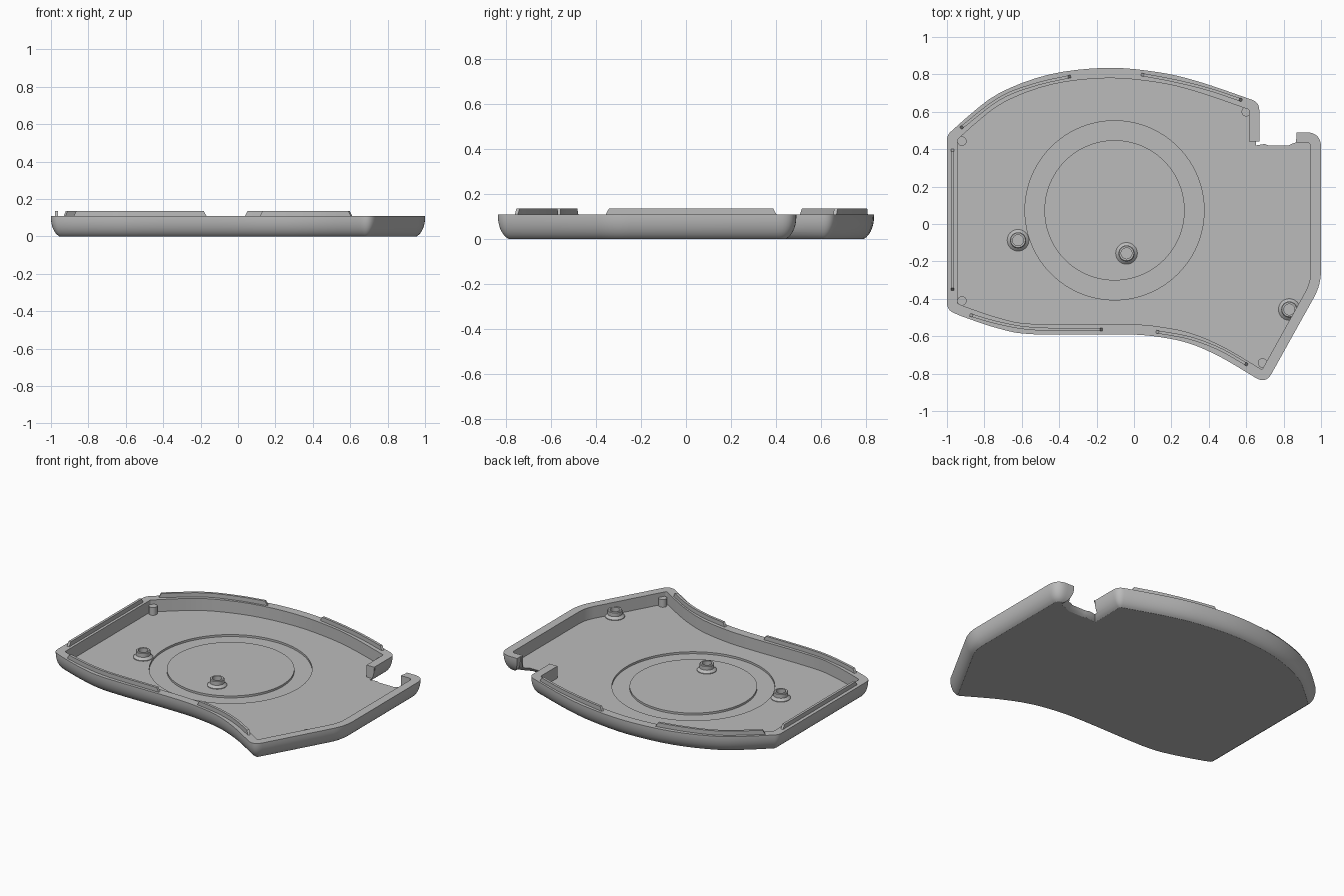
import bpy, bmesh, math
from mathutils import Vector

if "Cube" in bpy.data.objects:
    bpy.data.objects.remove(bpy.data.objects["Cube"])

RIM, FLOOR, GROOVE, RIDGE = 0.108, 0.03, 0.017, 0.135
WALL = 0.055

grey = bpy.data.materials.new("plain_grey")
grey.use_nodes = True
grey.diffuse_color = (0.5, 0.5, 0.5, 1)
grey.node_tree.nodes["Principled BSDF"].inputs["Base Color"].default_value = (0.5, 0.5, 0.5, 1)

# Clockwise wall path: (x, y, corner radius); radius 0 means a smooth curve point
WALL_PATH = [
    (.87, .49, 0), (1, .49, .08), (1, -.325, .3), (.705, -.855, .06),
    (.63, -.81, 0), (.46, -.71, 0), (.30, -.64, 0), (.14, -.605, 0), (-.05, -.59, 0),
    (-.53, -.59, 0), (-.72, -.56, 0), (-.93, -.49, 0), (-1, -.46, .06),
    (-1, .475, .06), (-.9, .565, 0), (-.72, .70, 0), (-.45, .80, 0), (-.14, .835, 0),
    (.14, .81, 0), (.35, .76, 0), (.6, .675, 0), (.67, .65, .06), (.67, .44, 0)]
NOTCH = [(.70, .445, 0), (.725, .435, 0), (.82, .435, 0), (.84, .445, 0), (.87, .455, 0)]


def catmull(a, b, c, d, t):
    return 0.5 * (2 * b + (c - a) * t + (2 * a - 5 * b + 4 * c - d) * t * t
                  + (3 * b - a - 3 * c + d) * t ** 3)


def smooth_path(path, steps=4):
    """Subdivide spans between smooth points."""
    pts = [Vector(p[:2]) for p in path]
    out = []
    for i, p in enumerate(pts):
        out.append((p, path[i][2]))
        if 0 < i < len(pts) - 2 and path[i][2] == 0 and path[i + 1][2] == 0:
            for k in range(1, steps):
                out.append((catmull(pts[i - 1], p, pts[i + 1], pts[i + 2], k / steps), 0))
    return out


def inset(path, d, closed):
    """Mitre the path inward by d, then round its corners."""
    n = len(path)
    normals = []
    for i in range(n):
        e = (path[(i + 1) % n][0] - path[i][0]).normalized()
        normals.append(Vector((e.y, -e.x)))
    moved = []
    for i, (p, r) in enumerate(path):
        a, b = normals[i - 1], normals[i]
        if not closed:
            a = b if i == 0 else a
            b = a if i == n - 1 else b
        moved.append(p + (a + b) / (1 + a.dot(b)) * d)
    out = []
    for i, p in enumerate(moved):
        r = path[i][1]
        if r == 0:
            out.append(p)
            continue
        u = (moved[i - 1] - p).normalized()
        v = (moved[(i + 1) % n] - p).normalized()
        t = max(r - d, 0.01) * math.tan((math.pi - u.angle(v)) / 2)
        for k in range(9):
            s = k / 8
            out.append(p + u * t * (1 - s) ** 2 + v * t * s * s)
    return out


def finish(name, bm):
    bmesh.ops.recalc_face_normals(bm, faces=bm.faces)
    mesh = bpy.data.meshes.new(name)
    bm.to_mesh(mesh)
    bm.free()
    mesh.materials.append(grey)
    ob = bpy.data.objects.new(name, mesh)
    bpy.context.collection.objects.link(ob)
    return ob


def loft(name, loops, cap=True, wrap=False):
    """Skin closed loops of 3D points."""
    bm = bmesh.new()
    rings = [[bm.verts.new(p) for p in loop] for loop in loops]
    pairs = list(zip(rings, rings[1:])) + ([(rings[-1], rings[0])] if wrap else [])
    for a, b in pairs:
        for i in range(len(a)):
            j = (i + 1) % len(a)
            bm.faces.new((a[i], a[j], b[j], b[i]))
    if cap and not wrap:
        bm.faces.new(rings[0])
        bm.faces.new(rings[-1])
    return finish(name, bm)


def at_height(pts, z):
    return [(p.x, p.y, z) for p in pts]


def lathe(name, x, y, profile, wrap=False, sides=32):
    loops = [[(x + r * math.cos(2 * math.pi * k / sides),
               y + r * math.sin(2 * math.pi * k / sides), z) for k in range(sides)]
             for r, z in profile]
    return loft(name, loops, wrap=wrap)


def cut(body, cutter):
    cutter.hide_render = True
    mod = body.modifiers.new("cut", "BOOLEAN")
    mod.operation, mod.solver, mod.object = "DIFFERENCE", "EXACT", cutter
    bpy.context.view_layer.objects.active = body
    bpy.ops.object.modifier_apply(modifier=mod.name)
    bpy.data.objects.remove(cutter)


# Tray shell with a rounded underside edge
wall = smooth_path(WALL_PATH)
outline = wall + [(Vector(p[:2]), 0) for p in NOTCH]
layers = []
for k in range(8):
    a = math.radians(18 + 72 * k / 7)
    drop = 1 - math.sin(a)
    layers.append((0.045 * drop / (1 - math.sin(math.radians(18))),
                   RIM * 0.92 * (1 - math.cos(a) / math.cos(math.radians(18)))))
layers.append((0, RIM))
tray = loft("tray_shell", [at_height(inset(outline, d, True), z) for d, z in layers])

# Hollow inside, open at the notch
hollow = inset(wall, WALL, False)
hollow += [Vector(p) for p in ((.675, .44), (.675, .6), (.865, .6), (.865, .435))]
cut(tray, loft("hollow_cutter", [at_height(hollow, FLOOR), at_height(hollow, 0.3)]))

# Ring groove in the floor
cut(tray, lathe("groove_cutter", -.104, .073,
                [(.375, GROOVE), (.479, GROOVE), (.479, .05), (.375, .05)], wrap=True, sides=96))
parts = [tray]

# Hollow screw bosses with flared feet
for i, (x, y) in enumerate([(-.62, -.087), (-.04, -.157), (.83, -.457)]):
    parts.append(lathe(f"screw_boss_{i + 1}", x, y, [
        (.058, FLOOR - .006), (.058, FLOOR + .004), (.043, FLOOR + .018), (.043, FLOOR + .042),
        (.039, FLOOR + .046), (.029, FLOOR + .046), (.029, FLOOR + .004)]))

# Corner pins
for i, (x, y) in enumerate([(.6, .6), (-.92, .443), (-.92, -.411), (.687, -.743)]):
    parts.append(lathe(f"corner_pin_{i + 1}", x, y, [(.025, FLOOR - .005), (.025, .08)], sides=24))

# Snap ridges along the rim, with sloping ends
RIDGES = {
    "back_right_ridge": [(-.93, .51), (-.72, .67), (-.53, .745), (-.335, .79)],
    "back_left_ridge": [(.035, .80), (.22, .765), (.40, .72), (.58, .66)],
    "right_side_ridge": [(-.97, .405), (-.97, .15), (-.97, -.1), (-.97, -.36)],
    "front_right_ridge": [(-.88, -.485), (-.72, -.53), (-.53, -.56), (-.165, -.565)],
    "front_left_ridge": [(.115, -.575), (.30, -.61), (.46, -.67), (.61, -.755)],
}
for name, path in RIDGES.items():
    pts = [Vector(p) for p in path]
    pts = [2 * pts[0] - pts[1]] + pts + [2 * pts[-1] - pts[-2]]
    line = [catmull(*pts[i:i + 4], k / 6) for i in range(3) for k in range(6)] + [pts[-2]]
    sections = []
    last = len(line) - 1
    for i, p in enumerate(line):
        t = (line[min(i + 1, last)] - line[max(i - 1, 0)]).normalized()
        side = Vector((t.y, -t.x)) * 0.008
        top = p + t * (0.018 if i == 0 else -0.018 if i == last else 0)
        sections.append([(*(p - side), RIM - .006), (*(p + side), RIM - .006),
                         (*(top + side), RIDGE), (*(top - side), RIDGE)])
    parts.append(loft(name, sections))

# Smooth curved faces, keep hard edges
bpy.ops.object.select_all(action="DESELECT")
for ob in parts:
    ob.select_set(True)
bpy.context.view_layer.objects.active = tray
bpy.ops.object.shade_smooth_by_angle(angle=math.radians(30))
